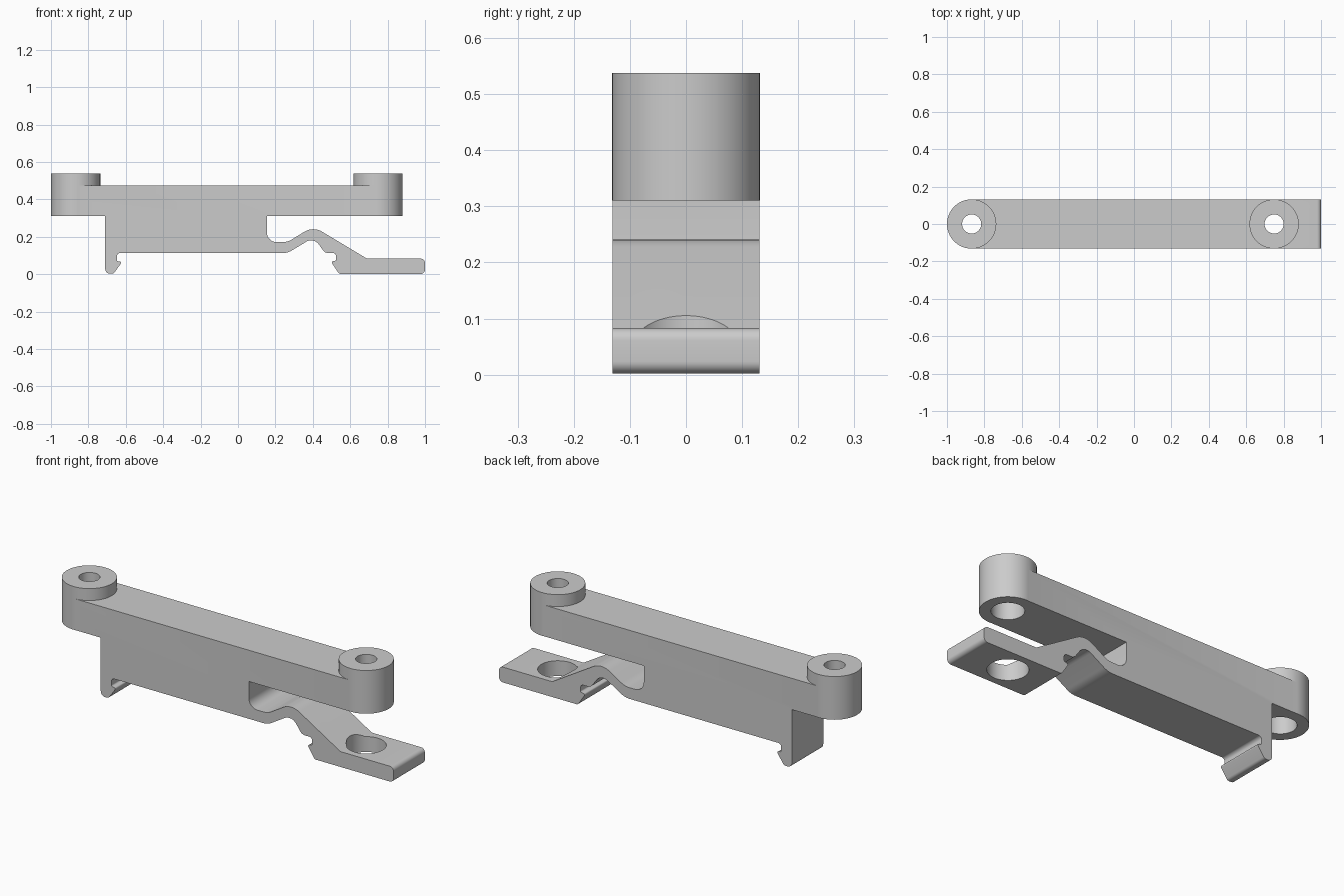
import bpy, bmesh, math
from mathutils import Vector

cube = bpy.data.objects.get("Cube")
if cube:
    bpy.data.objects.remove(cube, do_unlink=True)

HALF = 0.131           # half the width of the clip
BEAM_LOW, BEAM_TOP, BOSS_TOP = 0.31, 0.475, 0.538
BOSSES = (-0.868, 0.749)

grey = bpy.data.materials.new("plain grey")
grey.use_nodes = True
colour = (0.6, 0.6, 0.6, 1)
grey.diffuse_color = colour
grey.node_tree.nodes["Principled BSDF"].inputs["Base Color"].default_value = colour


def make_object(name, bm):
    bmesh.ops.recalc_face_normals(bm, faces=bm.faces)
    mesh = bpy.data.meshes.new(name)
    bm.to_mesh(mesh)
    bm.free()
    mesh.materials.append(grey)
    obj = bpy.data.objects.new(name, mesh)
    bpy.context.collection.objects.link(obj)
    return obj


def filleted(corners, steps=8):
    """Round each (x, z, radius) corner of a closed outline."""
    points = []
    for i, (x, z, r) in enumerate(corners):
        p = Vector((x, z))
        a = (Vector(corners[i - 1][:2]) - p).normalized()
        b = (Vector(corners[(i + 1) % len(corners)][:2]) - p).normalized()
        if r == 0:
            points.append(p)
            continue
        half = a.angle(b) / 2
        centre = p + (a + b).normalized() * r / math.sin(half)
        start = p + a * r / math.tan(half) - centre
        end = p + b * r / math.tan(half) - centre
        sweep = math.pi - 2 * half
        for k in range(steps + 1):
            t = k / steps
            arc = start * math.sin((1 - t) * sweep) + end * math.sin(t * sweep)
            points.append(centre + arc / math.sin(sweep))
    return points


def extrude_outline(name, points):
    bm = bmesh.new()
    face = bm.faces.new([bm.verts.new((p.x, -HALF, p.y)) for p in points])
    out = bmesh.ops.extrude_face_region(bm, geom=[face])
    moved = [v for v in out["geom"] if isinstance(v, bmesh.types.BMVert)]
    bmesh.ops.translate(bm, verts=moved, vec=(0, 2 * HALF, 0))
    return make_object(name, bm)


def cylinder(name, x, radius, low, high):
    bm = bmesh.new()
    bmesh.ops.create_cone(bm, cap_ends=True, segments=64, radius1=radius,
                          radius2=radius, depth=high - low)
    bmesh.ops.translate(bm, verts=bm.verts, vec=(x, 0, (low + high) / 2))
    return make_object(name, bm)


def combine(target, tool, operation):
    mod = target.modifiers.new(operation.lower(), "BOOLEAN")
    mod.operation, mod.solver, mod.object = operation, "EXACT", tool
    bpy.context.view_layer.objects.active = target
    bpy.ops.object.modifier_apply(modifier=mod.name)
    bpy.data.objects.remove(tool, do_unlink=True)


# Beam, block, fixed hook, spring arm and release tab in one side outline
outline = [
    (BOSSES[0], BEAM_TOP, 0), (BOSSES[0], BEAM_LOW, 0), (-0.71, BEAM_LOW, 0),
    # fixed hook
    (-0.71, 0.003, 0.025), (-0.665, 0.003, 0.02), (-0.62, 0.066, 0.007),
    (-0.648, 0.07, 0.008), (-0.648, 0.113, 0.018),
    # underside of the block and spring
    (0.265, 0.113, 0.1), (0.405, 0.198, 0.05), (0.465, 0.113, 0.035),
    # moving hook
    (0.525, 0.113, 0.018), (0.525, 0.073, 0.008), (0.497, 0.067, 0.007),
    (0.54, 0.002, 0.015),
    # release tab
    (1, 0.002, 0.022), (1, 0.083, 0.022), (0.69, 0.083, 0),
    # top of the spring
    (0.402, 0.256, 0.09), (0.265, 0.172, 0.09), (0.155, 0.172, 0.05),
    (0.155, BEAM_LOW, 0), (BOSSES[1], BEAM_LOW, 0), (BOSSES[1], BEAM_TOP, 0),
]
clip = extrude_outline("mounting_clip", filleted(outline))

# Screw bosses with a counterbore underneath
for x in BOSSES:
    combine(clip, cylinder("boss", x, HALF + 0.0008, BEAM_LOW, BOSS_TOP), "UNION")
for x in BOSSES:
    combine(clip, cylinder("screw_hole", x, 0.051, 0.29, 0.6), "DIFFERENCE")
    combine(clip, cylinder("counterbore", x, 0.077, 0.29, 0.45), "DIFFERENCE")

# Screwdriver access hole through the tab
combine(clip, cylinder("access_hole", BOSSES[1], 0.096, -0.05, 0.25), "DIFFERENCE")

bpy.ops.object.select_all(action="DESELECT")
clip.select_set(True)
bpy.context.view_layer.objects.active = clip
bpy.ops.object.shade_smooth_by_angle(angle=math.radians(30))
